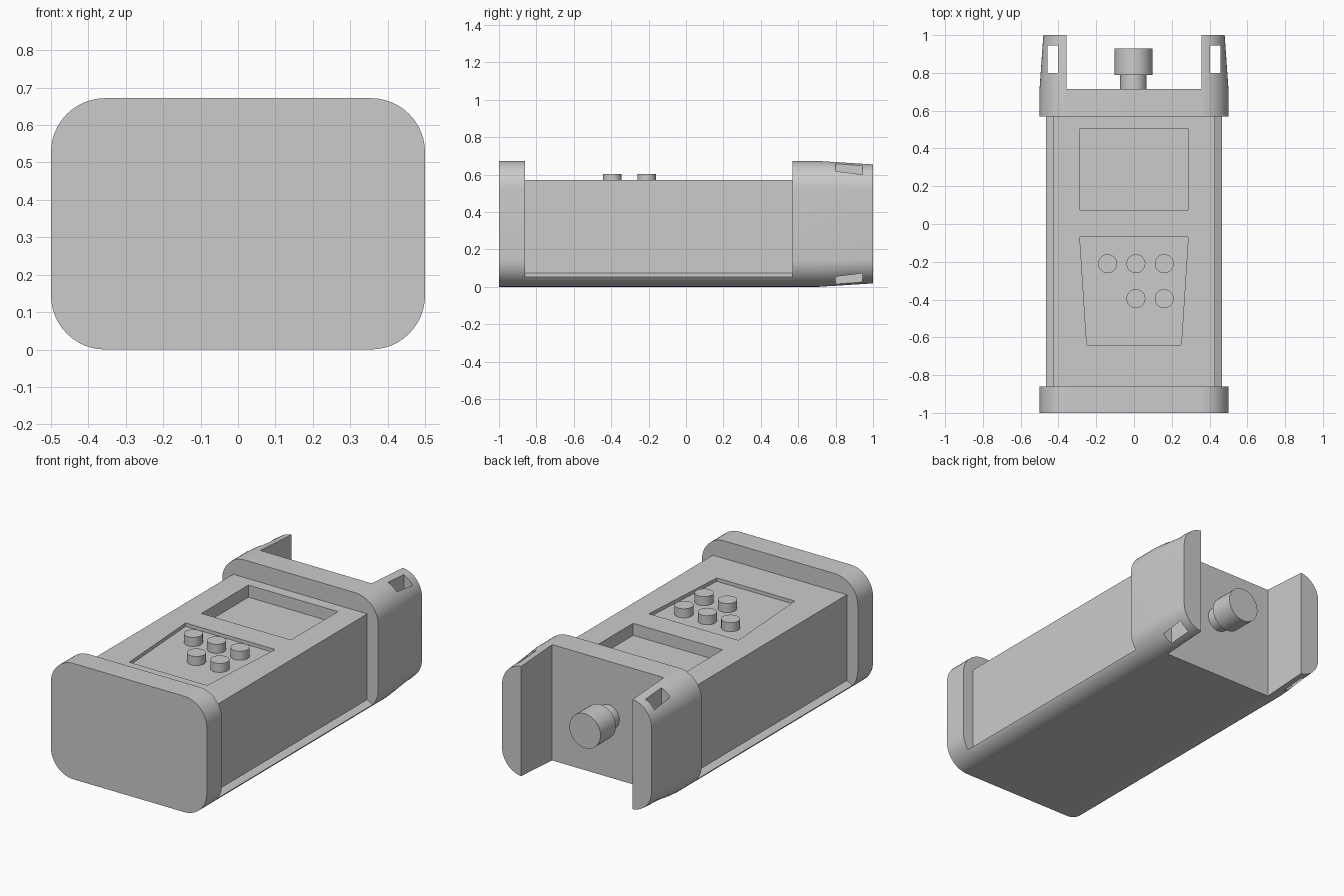
import bpy, bmesh, math

if "Cube" in bpy.data.objects:
    bpy.data.objects.remove(bpy.data.objects["Cube"])


def rounded_rect(hw, z0, z1, r, n=12):
    """Rounded rectangle outline in x,z, counter-clockwise from the lower right."""
    pts = []
    for cx, cz, a in ((hw - r, z0 + r, -90), (hw - r, z1 - r, 0),
                      (r - hw, z1 - r, 90), (r - hw, z0 + r, 180)):
        for i in range(n + 1):
            t = math.radians(a + 90 * i / n)
            pts.append((cx + r * math.cos(t), cz + r * math.sin(t)))
    return pts


def loft(name, rings):
    """Skin a list of equally sized 3D rings and cap both ends."""
    bm = bmesh.new()
    loops = [[bm.verts.new(p) for p in ring] for ring in rings]
    n = len(loops[0])
    for a, b in zip(loops, loops[1:]):
        for i in range(n):
            j = (i + 1) % n
            bm.faces.new((a[i], a[j], b[j], b[i]))
    bm.faces.new(loops[0])
    bm.faces.new(loops[-1])
    bmesh.ops.recalc_face_normals(bm, faces=bm.faces)
    me = bpy.data.meshes.new(name)
    bm.to_mesh(me)
    bm.free()
    ob = bpy.data.objects.new(name, me)
    bpy.context.collection.objects.link(ob)
    return ob


def along_y(name, sections):
    return loft(name, [[(x, y, z) for x, z in prof] for y, prof in sections])


def along_z(name, outline, z0, z1):
    return loft(name, [[(x, y, z) for x, y in outline] for z in (z0, z1)])


def rect(x0, x1, y0, y1):
    return [(x0, y0), (x1, y0), (x1, y1), (x0, y1)]


def circle(cx, cy, r, n=40):
    return [(cx + r * math.cos(2 * math.pi * i / n),
             cy + r * math.sin(2 * math.pi * i / n)) for i in range(n)]


def activate(ob):
    bpy.ops.object.select_all(action='DESELECT')
    ob.select_set(True)
    bpy.context.view_layer.objects.active = ob


def cut(ob, cutter):
    cutter.hide_render = True
    mod = ob.modifiers.new("cut", 'BOOLEAN')
    mod.operation = 'DIFFERENCE'
    mod.solver = 'EXACT'
    mod.object = cutter
    activate(ob)
    bpy.ops.object.modifier_apply(modifier=mod.name)
    bpy.data.objects.remove(cutter, do_unlink=True)


def smooth(ob):
    activate(ob)
    bpy.ops.object.shade_smooth_by_angle(angle=math.radians(25))


R, H = 0.145, 0.672
full = rounded_rect(0.5, 0, H, R)
tip = rounded_rect(0.48, 0.017, 0.655, R - 0.01)

# Front bumper
front = along_y("front_bumper", [(-1, full), (-0.86, full)])
smooth(front)

# Rear bumper with two tapering prongs, each with a strap slot
rear = along_y("rear_bumper", [(0.57, full), (0.715, full), (1, tip)])
cut(rear, along_z("gap_cutter", rect(-0.358, 0.358, 0.715, 1.2), -0.2, 0.9))
for s in (-1, 1):
    x0, x1 = sorted((s * 0.402, s * 0.459))
    cut(rear, along_z("slot_cutter", rect(x0, x1, 0.80, 0.945), -0.2, 0.9))
smooth(rear)

# Body: rounded belly flush with the bumpers, small ledge, straight upper case
belly = [p for p in full[:13] if p[1] < 0.05] + [(0.465, 0.053), (0.43, 0.073), (0.43, 0.57)]
profile = belly + [(-x, z) for x, z in reversed(belly)]
body = along_y("body_case", [(-0.86, profile), (0.57, profile)])

# Screen window and keypad recess
cut(body, along_z("screen_cutter", rect(-0.287, 0.287, 0.075, 0.505), 0.50, 0.8))
keypad = [(-0.25, -0.64), (0.25, -0.64), (0.287, -0.07), (-0.287, -0.07)]
cut(body, along_z("keypad_cutter", keypad, 0.55, 0.8))
smooth(body)

# Buttons
for x, y in ((-0.14, -0.21), (0.01, -0.21), (0.16, -0.21), (0.01, -0.395), (0.16, -0.395)):
    smooth(along_z("button", circle(x, y, 0.05), 0.545, 0.602))

# Rear connector: neck and knob
for name, r, y0, y1 in (("connector_neck", 0.07, 0.71, 0.795),
                        ("connector_knob", 0.1, 0.79, 0.93)):
    ring = circle(-0.003, 0.35, r)
    smooth(along_y(name, [(y0, ring), (y1, ring)]))
